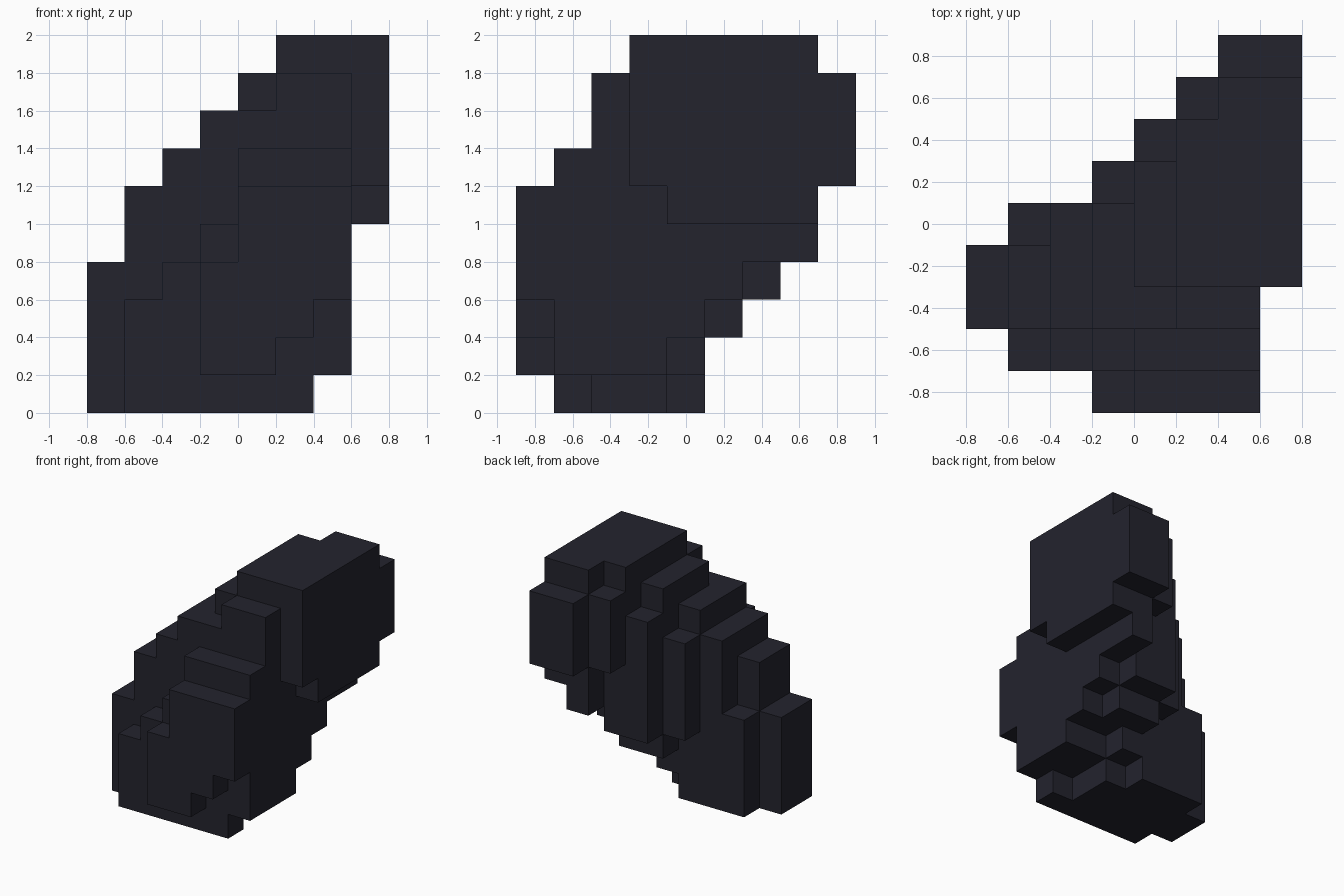
import bpy, bmesh, math
from mathutils import Vector

cube = bpy.data.objects.get("Cube")
if cube:
    bpy.data.objects.remove(cube, do_unlink=True)

CELL = 0.2
ORIGIN = Vector((-0.8, -0.9, 0.0))

# Rows run front to back, characters run along x; "." is empty.
# Each pair gives the underside and top height of every column, in cells (hex).
ROWS = [
    ("...1123.", "...4666."),
    (".000001.", ".345777."),
    ("0000011.", "4678899."),
    ("00000116", "46789aaa"),
    (".0001225", ".4789aaa"),
    ("...32235", "...79aaa"),
    ("....3345", "....8aaa"),
    (".....645", ".....9aa"),
    ("......66", "......99"),
]

# Fill the stepped columns
cells = set()
for j, (low, high) in enumerate(ROWS):
    for i, (a, b) in enumerate(zip(low, high)):
        if a != ".":
            cells.update((i, j, k) for k in range(int(a, 16), int(b, 16)))

# Skin only the outside of the filled cells
bm = bmesh.new()
for cell in sorted(cells):
    for axis in range(3):
        for sign in (-1, 1):
            n = [0, 0, 0]
            n[axis] = sign
            if tuple(c + d for c, d in zip(cell, n)) in cells:
                continue
            u, v = Vector((0, 0, 0)), Vector((0, 0, 0))
            u[(axis + 1) % 3] = 0.5
            v[(axis + 2) % 3] = 0.5 * sign
            mid = Vector(cell) + Vector((0.5, 0.5, 0.5)) + Vector(n) * 0.5
            corners = (mid - u - v, mid + u - v, mid + u + v, mid - u + v)
            bm.faces.new([bm.verts.new(ORIGIN + p * CELL) for p in corners])

# Weld, then merge coplanar squares into clean flat faces
bmesh.ops.remove_doubles(bm, verts=bm.verts, dist=0.001)
bmesh.ops.dissolve_limit(bm, angle_limit=math.radians(1),
                         verts=bm.verts, edges=bm.edges)

mesh = bpy.data.meshes.new("stepped_block")
bm.to_mesh(mesh)
bm.free()
block = bpy.data.objects.new("stepped_block", mesh)
bpy.context.collection.objects.link(block)

# Dark slate colour
colour = (0.017, 0.017, 0.027, 1.0)
mat = bpy.data.materials.new("dark_slate")
mat.use_nodes = True
mat.diffuse_color = colour
mat.node_tree.nodes["Principled BSDF"].inputs["Base Color"].default_value = colour
mesh.materials.append(mat)
